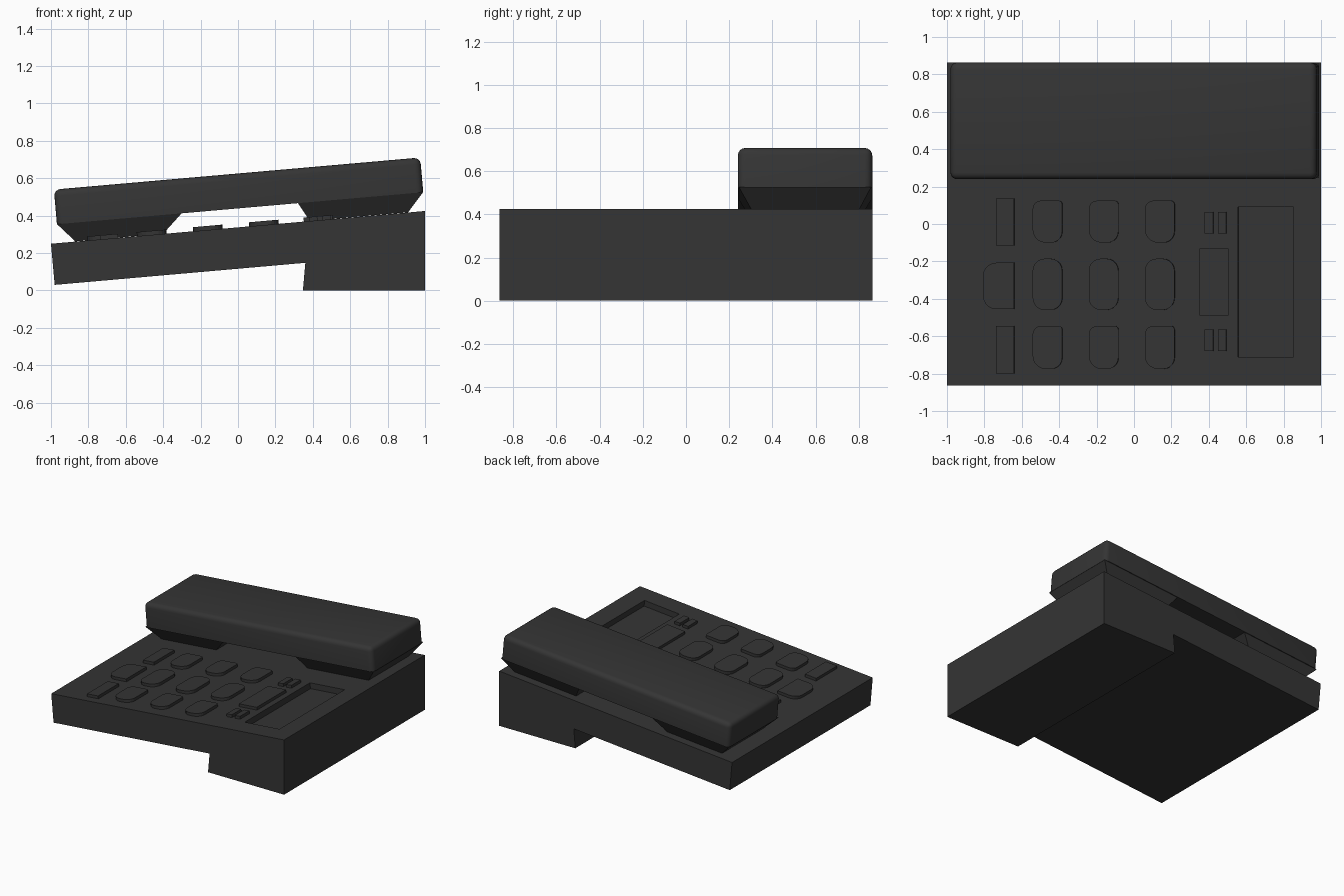
import bpy, bmesh, math
from mathutils import Vector

if "Cube" in bpy.data.objects:
    bpy.data.objects.remove(bpy.data.objects["Cube"])

TILT = math.radians(5)
C, S = math.cos(TILT), math.sin(TILT)
Z0 = 0.3375  # height of the sloping deck at x = 0

plastic = bpy.data.materials.new("dark_plastic")
plastic.diffuse_color = (0.035, 0.035, 0.035, 1)
plastic.use_nodes = True
plastic.node_tree.nodes["Principled BSDF"].inputs["Base Color"].default_value = plastic.diffuse_color


def deck(u, y, h):
    """Point on the sloping deck: u along slope, h above it."""
    return Vector((u * C - h * S, y, Z0 + u * S + h * C))


def make(name, bm):
    bmesh.ops.recalc_face_normals(bm, faces=bm.faces)
    me = bpy.data.meshes.new(name)
    bm.to_mesh(me)
    bm.free()
    ob = bpy.data.objects.new(name, me)
    bpy.context.collection.objects.link(ob)
    me.materials.append(plastic)
    return ob


def activate(ob):
    bpy.ops.object.select_all(action='DESELECT')
    ob.select_set(True)
    bpy.context.view_layer.objects.active = ob


def loft(bm, low, high):
    """Closed solid between two matching outlines."""
    a = [bm.verts.new(p) for p in low]
    b = [bm.verts.new(p) for p in high]
    bm.faces.new(a)
    bm.faces.new(b)
    for i in range(len(a)):
        j = (i + 1) % len(a)
        bm.faces.new((a[i], a[j], b[j], b[i]))
    return a, b


def rect(x0, x1, y0, y1):
    return [(x0, y0), (x1, y0), (x1, y1), (x0, y1)]


def rounded(x0, x1, y0, y1, radii):
    """Rectangle with a radius for each corner: bl, br, tr, tl."""
    pts = []
    for k, (r, (x, y)) in enumerate(zip(radii, rect(x0, x1, y0, y1))):
        if r == 0:
            pts.append((x, y))
            continue
        cx = x + (r if k in (0, 3) else -r)
        cy = y + (r if k < 2 else -r)
        for i in range(6):
            a = math.pi * (1 + k / 2 + i / 10)
            pts.append((cx + r * math.cos(a), cy + r * math.sin(a)))
    return pts


def pad(name, outline, h0=-0.01, h1=0.022):
    """Outline in top-view coordinates raised from the deck."""
    bm = bmesh.new()
    loft(bm, [deck(x / C, y, h0) for x, y in outline],
         [deck(x / C, y, h1) for x, y in outline])
    return make(name, bm)


# Wedge-shaped base with a foot under the right side
profile = [(-1, 0.25), (-0.98, 0.03), (0.36, 0.148), (0.347, 0), (1, 0), (1, 0.425)]
bm = bmesh.new()
loft(bm, [(x, -0.863, z) for x, z in profile], [(x, 0.863, z) for x, z in profile])
base = make("base", bm)

# Sunken display window
cutter = pad("display_cutter", rect(0.555, 0.853, -0.71, 0.09), -0.045, 0.1)
cutter.hide_render = True
mod = base.modifiers.new("display_recess", 'BOOLEAN')
mod.object = cutter
mod.operation = 'DIFFERENCE'
mod.solver = 'EXACT'
activate(base)
bpy.ops.object.modifier_apply(modifier=mod.name)
bpy.data.objects.remove(cutter)

# Number keys
rows = [(-0.10, 0.125, (0.07, 0.06, 0.02, 0.045)),
        (-0.46, -0.185, (0.065,) * 4),
        (-0.775, -0.545, (0.07, 0.06, 0.02, 0.045))]
for r, (y0, y1, radii) in enumerate(rows):
    for c, x in enumerate((-0.54, -0.24, 0.06)):
        pad(f"number_key_{r}_{c}", rounded(x, x + 0.158, y0, y1, radii))

# Side keys on the left
pad("side_key_back", rect(-0.735, -0.64, -0.115, 0.135))
pad("side_key_front", rect(-0.735, -0.64, -0.80, -0.545))
pad("side_key_middle", rounded(-0.805, -0.64, -0.455, -0.207, (0.07, 0, 0, 0.07)))

# Small keys beside the display
for y in (-0.05, -0.68):
    for x in (0.38, 0.45):
        pad("small_key", rect(x, x + 0.045, y, y + 0.115))
pad("wide_key", rect(0.352, 0.506, -0.49, -0.13))

# Handset body, softened on the upper and vertical edges
bm = bmesh.new()
box = rect(-0.963, 1.003, 0.24, 0.863)
low, high = loft(bm, [deck(x, y, 0.101) for x, y in box],
                 [deck(x, y, 0.287) for x, y in box])
soft = [e for e in bm.edges if any(v in high for v in e.verts)]
bmesh.ops.bevel(bm, geom=soft, offset=0.035, segments=4, profile=0.5, affect='EDGES')
handset = make("handset", bm)
activate(handset)
bpy.ops.object.shade_smooth_by_angle(angle=math.radians(35))

# Tapered earpiece and mouthpiece under the handset
for name, top, bottom in (("mouthpiece", (-0.963, -0.293), (-0.873, -0.401)),
                          ("earpiece", (0.33, 1.003), (0.385, 0.913))):
    bm = bmesh.new()
    loft(bm, [deck(x, y, 0.001) for x, y in rect(*bottom, 0.305, 0.80)],
         [deck(x, y, 0.102) for x, y in rect(*top, 0.245, 0.858)])
    make(name, bm)
